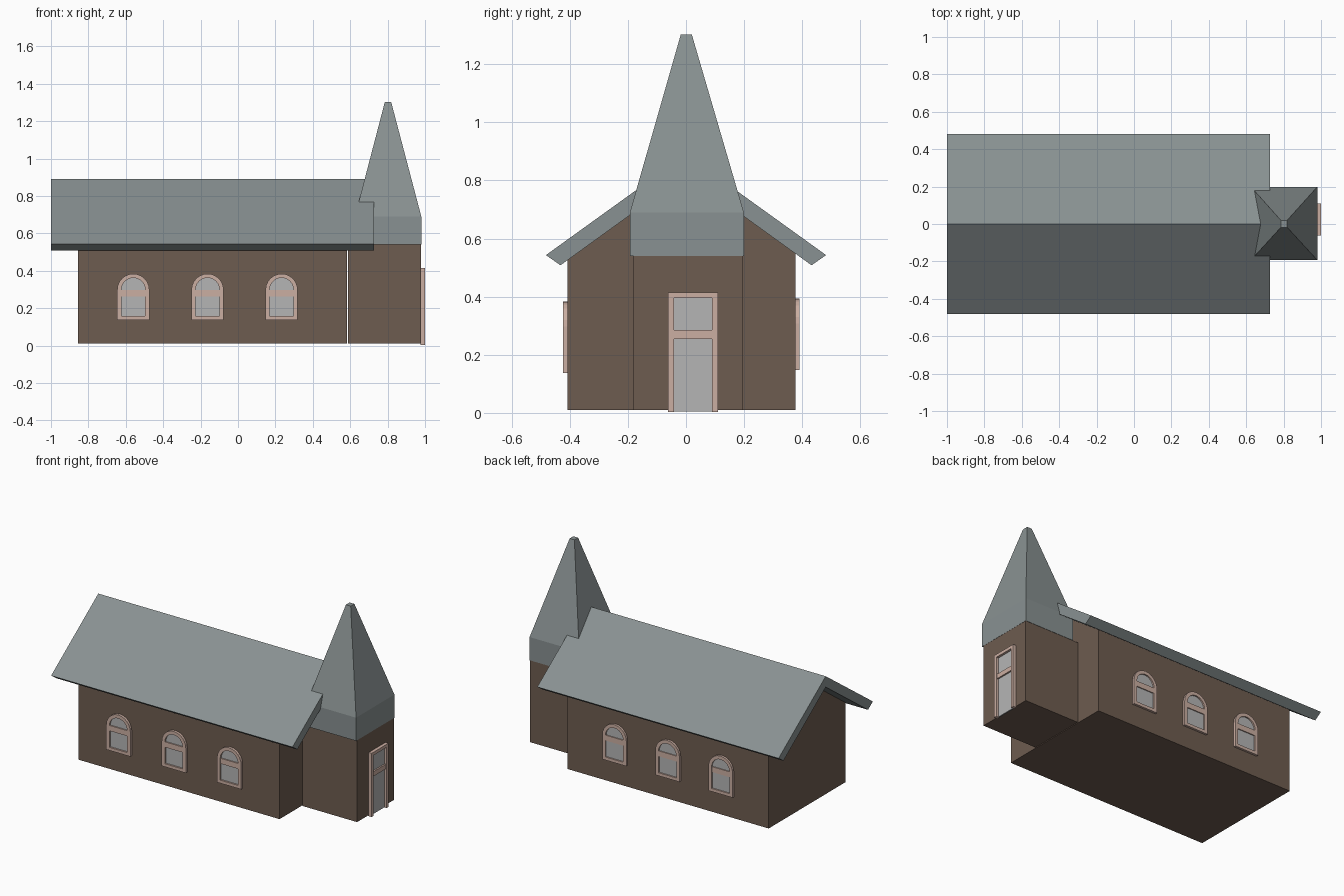
import bpy, bmesh, math
from mathutils import Vector

if "Cube" in bpy.data.objects:
    bpy.data.objects.remove(bpy.data.objects["Cube"])


def material(name, rgb):
    m = bpy.data.materials.new(name)
    m.diffuse_color = (*rgb, 1)
    m.use_nodes = True
    m.node_tree.nodes["Principled BSDF"].inputs["Base Color"].default_value = m.diffuse_color
    return m


WALL = material("brown_wall", (0.155, 0.107, 0.080))
ROOF = material("grey_slate", (0.250, 0.285, 0.287))
TRIM = material("pink_trim", (0.600, 0.425, 0.360))
GLASS = material("pale_glass", (0.460, 0.460, 0.460))


def finish(name, bm, mat):
    bmesh.ops.recalc_face_normals(bm, faces=bm.faces[:])
    me = bpy.data.meshes.new(name)
    bm.to_mesh(me)
    bm.free()
    me.materials.append(mat)
    ob = bpy.data.objects.new(name, me)
    bpy.context.collection.objects.link(ob)
    return ob


def prism(name, points, shift, mat):
    """Closed outline of 3D points swept along a vector."""
    bm = bmesh.new()
    face = bm.faces.new([bm.verts.new(p) for p in points])
    new = bmesh.ops.extrude_face_region(bm, geom=[face], use_keep_orig=True)["geom"]
    verts = [v for v in new if isinstance(v, bmesh.types.BMVert)]
    bmesh.ops.translate(bm, verts=verts, vec=Vector(shift))
    return finish(name, bm, mat)


def box(name, lo, hi, mat):
    (x0, y0, z0), (x1, y1, z1) = lo, hi
    base = [(x0, y0, z0), (x1, y0, z0), (x1, y1, z0), (x0, y1, z0)]
    return prism(name, base, (0, 0, z1 - z0), mat)


# Nave with gabled ends, and the overhanging roof
gable = [(-.408, .01), (.376, .01), (.376, .552), (0, .82), (-.408, .53)]
prism("nave_walls", [(-.855, y, z) for y, z in gable], (1.438, 0, 0), WALL)
chevron = [(-.482, .543), (0, .89), (.482, .543), (.432, .508), (0, .82), (-.432, .508)]
prism("nave_roof", [(-1, y, z) for y, z in chevron], (1.727, 0, 0), ROOF)

# Entrance tower and its steeple: straight skirt, then tapering spire
box("tower_walls", (.588, -.181, .01), (.979, .197, .54), WALL)
bm = bmesh.new()
rings = []
for x0, x1, y0, y1, z in [(.625, .98, -.193, .199, .54), (.625, .98, -.193, .199, .69),
                          (.785, .819, -.018, .02, 1.302)]:
    rings.append([bm.verts.new(p) for p in ((x0, y0, z), (x1, y0, z), (x1, y1, z), (x0, y1, z))])
bm.faces.new(rings[0])
bm.faces.new(rings[-1])
for a, b in zip(rings, rings[1:]):
    for i in range(4):
        j = (i + 1) % 4
        bm.faces.new((a[i], a[j], b[j], b[i]))
finish("steeple", bm, ROOF)

# Door: glazed panel, frame posts, head and crossbar
box("door_panel", (.977, -.045, .004), (.985, .095, .40), GLASS)
box("door_post_left", (.975, -.062, .003), (1, -.042, .415), TRIM)
box("door_post_right", (.975, .09, .003), (1, .11, .415), TRIM)
box("door_head", (.975, -.042, .395), (1, .09, .415), TRIM)
box("door_crossbar", (.975, -.042, .255), (.995, .09, .285), TRIM)


# Arched windows
def arch(cx, r, z0, zc, y, n=12):
    arc = [(cx + r * math.cos(math.pi * i / n), y, zc + r * math.sin(math.pi * i / n))
           for i in range(n + 1)]
    return [(cx - r, y, z0), (cx + r, y, z0)] + arc


def window(name, cx, z, wall_y, depth):
    out = math.copysign(1, wall_y)
    outer = arch(cx, .086, z, z + .16, wall_y)
    inner = arch(cx, .064, z + .02, z + .16, wall_y)
    bm = bmesh.new()
    a, b = [[bm.verts.new(p) for p in loop] for loop in (outer, inner)]
    n = len(a)
    for i in range(n):
        j = (i + 1) % n
        bm.faces.new((a[i], a[j], b[j], b[i]))
    new = bmesh.ops.extrude_face_region(bm, geom=bm.faces[:], use_keep_orig=True)["geom"]
    bmesh.ops.translate(bm, verts=[v for v in new if isinstance(v, bmesh.types.BMVert)],
                        vec=(0, out * depth, 0))
    finish(name + "_frame", bm, TRIM)
    prism(name + "_glass", arch(cx, .066, z + .018, z + .16, wall_y), (0, out * .005, 0), GLASS)
    y0, y1 = sorted((wall_y, wall_y + out * depth * .8))
    box(name + "_bar", (cx - .065, y0, z + .125), (cx + .065, y1, z + .16), TRIM)


for i, x in enumerate((-.56, -.163, .233)):
    window(f"front_window_{i + 1}", x, .138, -.408, .016)
for i, x in enumerate((-.52, -.14, .24)):
    window(f"back_window_{i + 1}", x, .148, .376, .014)
